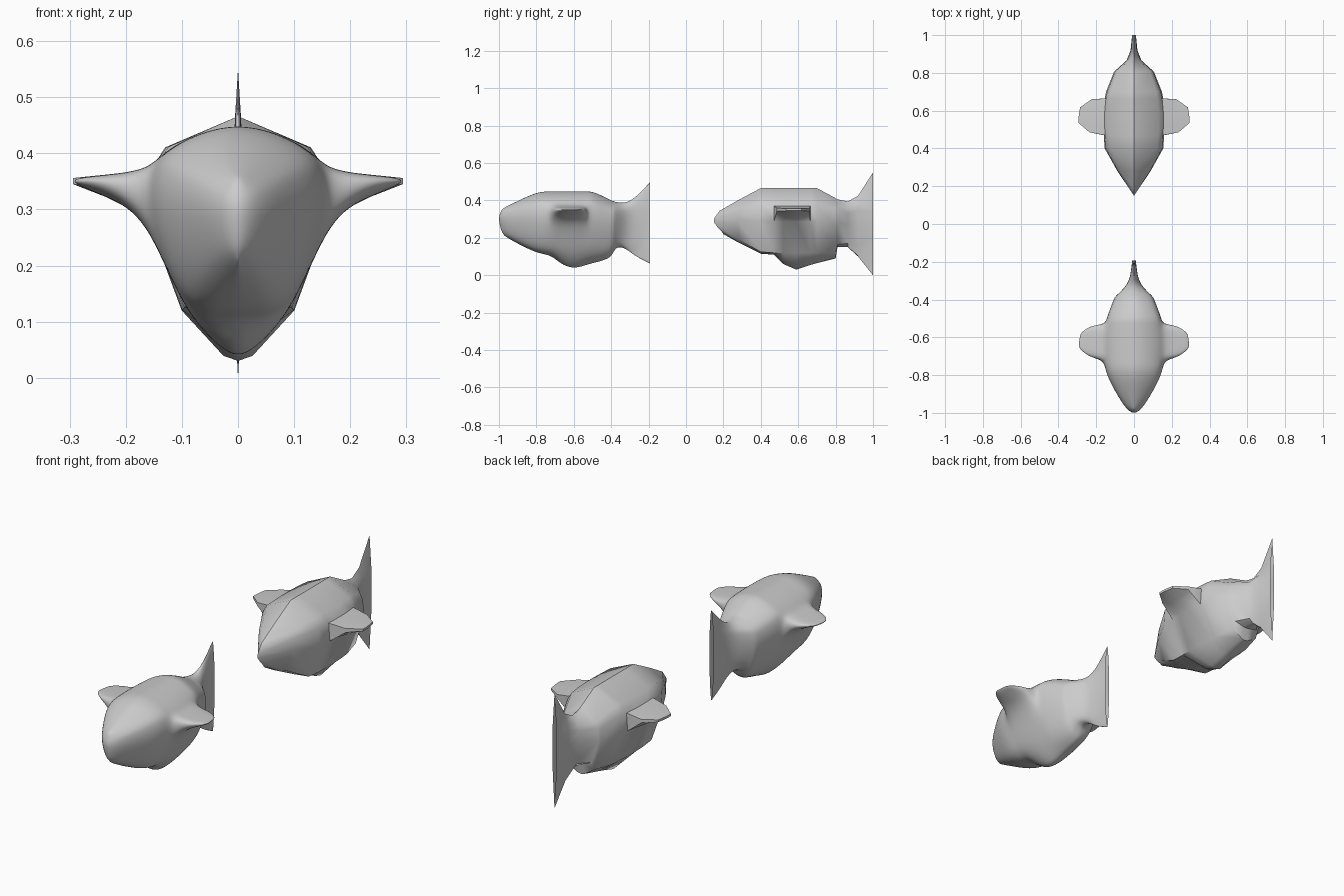
import bpy, bmesh

if "Cube" in bpy.data.objects:
    bpy.data.objects.remove(bpy.data.objects["Cube"])

# Cage cross-sections: y, half width, top z, belly-edge z, keel z
RINGS = [
    (.28, .088, .402, .19, .175),
    (.40, .155, .466, .125, .115),
    (.47, .160, .466, .12, .11),
    (.52, .162, .466, .12, .06),
    (.59, .162, .466, .12, .03),
    (.665, .155, .466, .12, .055),
    (.70, .148, .466, .12, .065),
    (.80, .108, .412, .125, .09),
    (.81, .102, .406, .165, .152),
    (.865, .040, .395, .17, .15),
    (.92, .018, .425, .15, .10),
]
# Nose and tail are thin vertical edges
NOSE = [(.18, .345), (.165, .325), (.15, .302), (.15, .283), (.168, .258), (.19, .235), (.20, .22)]
TAIL = [.55, .39, .34, .29, .24, .19, 0]
FIN = range(3, 7)          # rings that carry the side fin


def section(y, w, t, b, k):
    h = t - b
    return [(0, y, t), (.80 * w, y, b + .84 * h), (.96 * w, y, b + .725 * h), (w, y, b + .48 * h),
            (.62 * w, y, b), (.16 * w, y, .9 * k + .1 * b), (0, y, k)]


def make_fish(name, offset, levels):
    bm = bmesh.new()
    rows = [[(0, y, z) for y, z in NOSE]]
    rows += [section(*r) for r in RINGS]
    rows.append([(0 if j in (0, 6) else .01, 1, z) for j, z in enumerate(TAIL)])
    grid = [[bm.verts.new(p) for p in row] for row in rows]

    # Half body skin, leaving a hole where the fin grows
    for i in range(len(grid) - 1):
        for j in range(6):
            if j == 2 and i in FIN[:-1]:
                continue
            a, b = grid[i], grid[i + 1]
            bm.faces.new((a[j], a[j + 1], b[j + 1], b[j]))

    # Side fin: root loop, middle loop, tip loop, cap
    def fin_loop(xs, ys, tops, bottoms):
        up = [bm.verts.new(p) for p in zip(xs, ys, tops)]
        low = [bm.verts.new(p) for p in zip(xs, ys, bottoms)]
        return up + low[::-1]
    root = [grid[i][2] for i in FIN] + [grid[i][3] for i in reversed(FIN)]
    mid = fin_loop((.235, .235, .23, .225), (.485, .53, .595, .66),
                   (.36, .362, .362, .358), (.342, .322, .322, .342))
    tip = fin_loop((.294, .294, .29, .285), (.535, .56, .59, .618),
                   (.356,) * 4, (.345,) * 4)
    for a, b in ((root, mid), (mid, tip)):
        for i in range(8):
            n = (i + 1) % 8
            bm.faces.new((a[i], a[n], b[n], b[i]))
    for i in range(3):
        bm.faces.new((tip[i], tip[i + 1], tip[6 - i], tip[7 - i]))

    # Mirror to the other side and weld the centre line
    geom = bm.verts[:] + bm.edges[:] + bm.faces[:]
    bmesh.ops.mirror(bm, geom=geom, axis='X', merge_dist=.0005)
    bmesh.ops.remove_doubles(bm, verts=bm.verts[:], dist=.0005)
    bmesh.ops.recalc_face_normals(bm, faces=bm.faces[:])
    me = bpy.data.meshes.new(name)
    bm.to_mesh(me)
    bm.free()
    ob = bpy.data.objects.new(name, me)
    bpy.context.collection.objects.link(ob)
    ob.location.y = offset
    if levels:
        sub = ob.modifiers.new("smooth", 'SUBSURF')
        sub.levels = sub.render_levels = levels
        me.polygons.foreach_set("use_smooth", [True] * len(me.polygons))
    else:
        bpy.context.view_layer.objects.active = ob
        ob.select_set(True)
        bpy.ops.object.shade_smooth_by_angle(angle=.7)
        ob.select_set(False)
    return ob


make_fish("low_poly_fish", 0, 0)
make_fish("smooth_fish", -1.193, 3)
